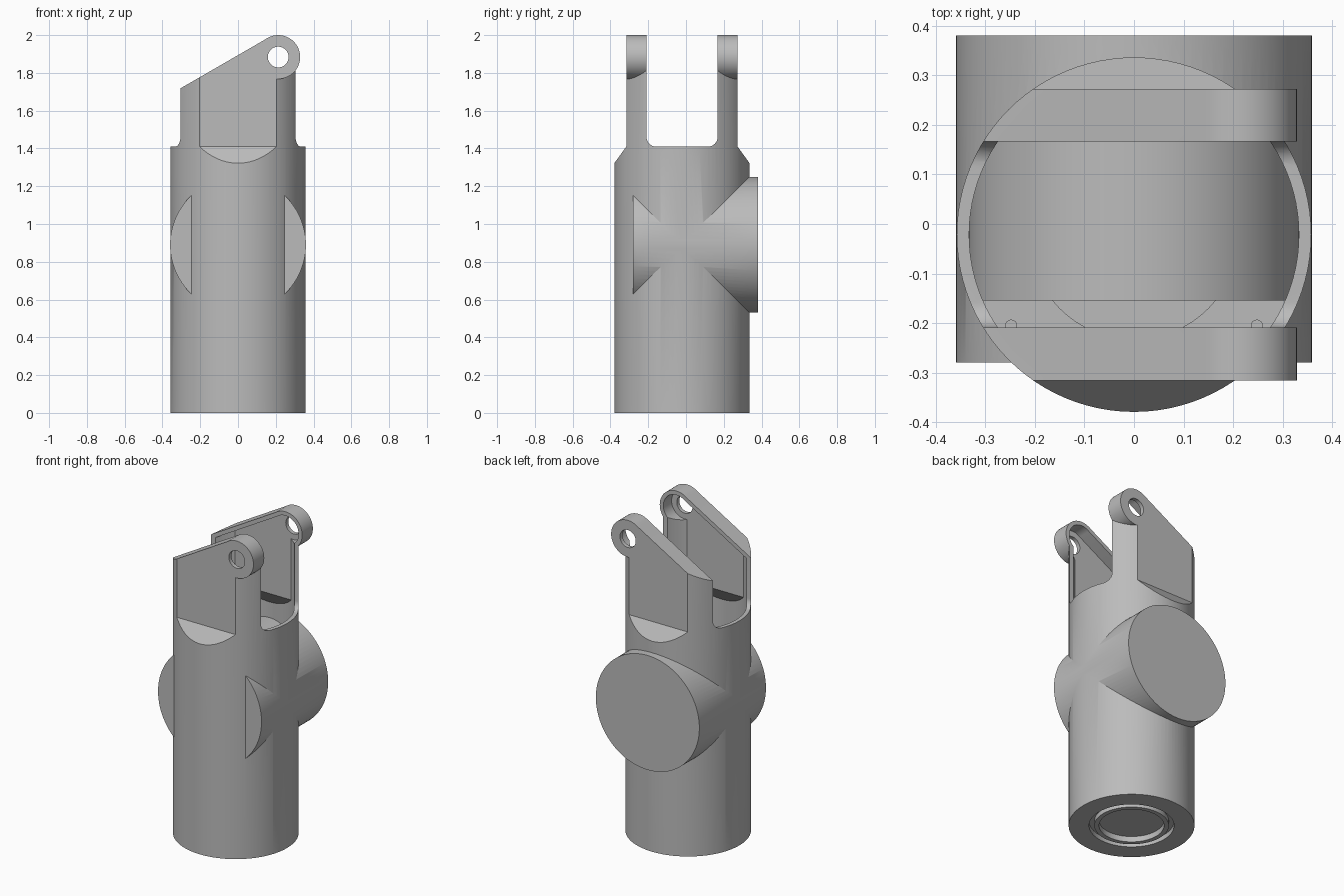
import bpy, bmesh
from math import sin, cos, tan, pi, radians

cube = bpy.data.objects.get("Cube")
if cube:
    bpy.data.objects.remove(cube, do_unlink=True)

grey = bpy.data.materials.new("plain_grey")
grey.use_nodes = True
colour = (0.5, 0.5, 0.5, 1)
grey.diffuse_color = colour
grey.node_tree.nodes["Principled BSDF"].inputs["Base Color"].default_value = colour

YC = -0.0215            # body axis
RADIUS = 0.358
WALL = 0.025
PIN = (0.213, 1.884)    # pin hole centre in x, z
LUG = 0.116
DRUM_Z = 0.89
SLOPE = radians(30)
PLACE = {"x": lambda u, v, t: (t, u, v),
         "y": lambda u, v, t: (u, t, v),
         "z": lambda u, v, t: (u, v, t)}


def prism(name, pts, axis, lo, hi):
    """Extrude a closed 2D outline along an axis."""
    bm = bmesh.new()
    ends = [[bm.verts.new(PLACE[axis](u, v, t)) for u, v in pts] for t in (lo, hi)]
    n = len(pts)
    bm.faces.new(ends[0])
    bm.faces.new(ends[1][::-1])
    for i in range(n):
        j = (i + 1) % n
        bm.faces.new((ends[0][i], ends[0][j], ends[1][j], ends[1][i]))
    bmesh.ops.recalc_face_normals(bm, faces=bm.faces)
    mesh = bpy.data.meshes.new(name)
    bm.to_mesh(mesh)
    bm.free()
    mesh.materials.append(grey)
    ob = bpy.data.objects.new(name, mesh)
    bpy.context.collection.objects.link(ob)
    return ob


def arc(cx, cy, r, a0, a1, n):
    return [(cx + r * cos(a0 + (a1 - a0) * i / n), cy + r * sin(a0 + (a1 - a0) * i / n))
            for i in range(n + 1)]


def rod(name, centre, r, axis, lo, hi, n=96):
    return prism(name, arc(*centre, r, 0, 2 * pi, n)[:-1], axis, lo, hi)


def combine(target, tool, operation):
    """Apply a boolean and drop the tool."""
    mod = target.modifiers.new("cut", "BOOLEAN")
    mod.operation, mod.solver, mod.object = operation, "EXACT", tool
    bpy.context.view_layer.objects.active = target
    bpy.ops.object.modifier_apply(modifier=mod.name)
    bpy.data.objects.remove(tool, do_unlink=True)


def form(name, inset, base):
    """Body with sloped top, pin lugs and two flats, shrunk by inset."""
    ob = rod(name, (0, YC), RADIUS - inset, "z", base, 2.1)
    r = LUG - inset
    tx, tz = PIN[0] - r * sin(SLOPE), PIN[1] + r * cos(SLOPE) - 0.001
    side = [(-0.6, -0.2), (-0.6, tz - (tx + 0.6) * tan(SLOPE)), (tx, tz),
            PIN, (0.6, PIN[1]), (0.6, -0.2)]
    combine(ob, prism("side", side, "y", -0.6, 0.6), "INTERSECT")
    combine(ob, rod("lug", PIN, r, "y", -0.6, 0.6, 48), "UNION")
    half = [(0.37, -0.2), (0.37, 1.305), (0.2945, 1.41), (0.2945, 2.2)]
    flats = [(YC + y - inset, z) for y, z in half]
    flats += [(YC - y + inset, z) for y, z in reversed(half)]
    combine(ob, prism("flats", flats, "x", -0.6, 0.6), "INTERSECT")
    return ob


# Outer housing with the cross drum, then hollowed out
body = form("fork_body", 0, 0)
combine(body, rod("drum", (0, DRUM_Z), 0.3595, "y", -0.28, 0.381), "UNION")
combine(body, form("cavity", WALL, 0.1), "DIFFERENCE")

# Slot between the fork arms, rounded at the bottom
FILLET, BOTTOM, Y0, Y1 = 0.05, 1.41, -0.209, 0.167
slot = arc(Y0 + FILLET, BOTTOM + FILLET, FILLET, pi, 1.5 * pi, 8)
slot += arc(Y1 - FILLET, BOTTOM + FILLET, FILLET, 1.5 * pi, 2 * pi, 8)
slot += [(Y1, 2.3), (Y0, 2.3)]
combine(body, prism("slot", slot, "x", -0.7, 0.7), "DIFFERENCE")

# Pin hole through both arms
combine(body, rod("pin_hole", PIN, 0.055, "y", -0.7, 0.7, 40), "DIFFERENCE")

# Ring groove and round recess underneath
groove = rod("groove", (0, YC), 0.242, "z", -0.1, 0.03)
combine(groove, rod("core", (0, YC), 0.212, "z", -0.2, 0.2), "DIFFERENCE")
combine(body, groove, "DIFFERENCE")
combine(body, rod("recess", (0, YC), 0.185, "z", -0.1, 0.035), "DIFFERENCE")

# Parts inside the housing
parts = [body,
         rod("inner_drum", (0, DRUM_Z), 0.333, "y", -0.155, 0.36),
         rod("floor_disc", (0, YC), 0.212, "z", 0.095, 0.108)]
for s, label in ((-1, "right"), (1, "left")):
    parts.append(rod("floor_stud_" + label, (s * 0.248, -0.205), 0.012, "z", 0.095, 0.108, 16))

# Smooth the round faces, keep the edges sharp
bpy.ops.object.select_all(action="DESELECT")
for ob in parts:
    ob.select_set(True)
bpy.context.view_layer.objects.active = body
bpy.ops.object.shade_smooth_by_angle(angle=radians(25))
